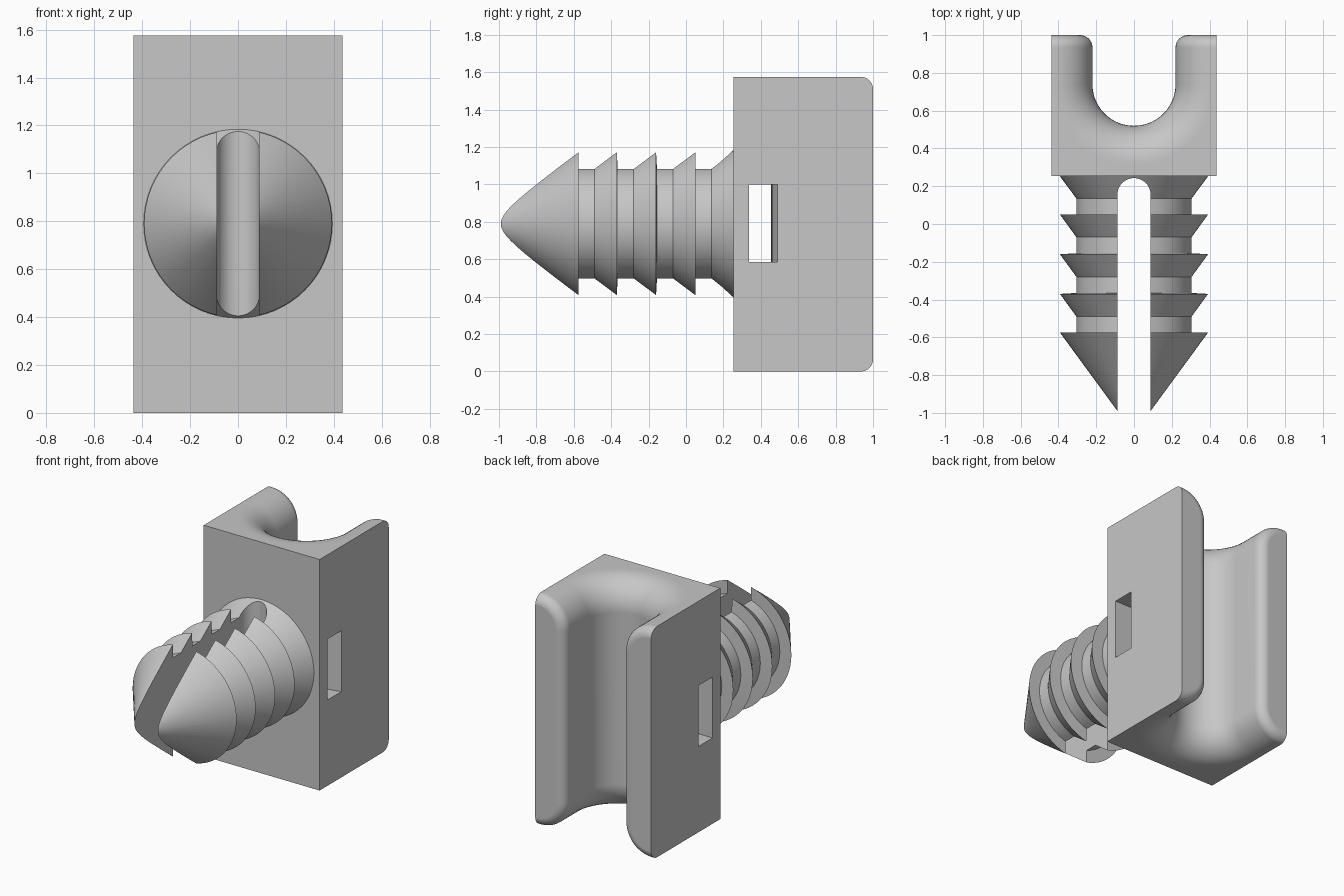
import bpy, bmesh, math

if "Cube" in bpy.data.objects:
    bpy.data.objects.remove(bpy.data.objects["Cube"])

H, W = 1.575, 0.437          # body height, half width
FRONT, BACK = 0.255, 1.0     # body depth range
C, CY = 0.22, 0.74           # channel radius and centre
R, TIP = 0.20, 0.065         # channel mouth fillet, arm tip fillet
AXIS = 0.79                  # plug axis height

grey = bpy.data.materials.new("plain grey")
grey.diffuse_color = (0.57, 0.57, 0.57, 1)
grey.use_nodes = True
grey.node_tree.nodes["Principled BSDF"].inputs["Base Color"].default_value = grey.diffuse_color


def finish(name, bm):
    bmesh.ops.recalc_face_normals(bm, faces=bm.faces)
    me = bpy.data.meshes.new(name)
    bm.to_mesh(me)
    bm.free()
    ob = bpy.data.objects.new(name, me)
    bpy.context.collection.objects.link(ob)
    me.materials.append(grey)
    return ob


def prism(name, pts, z0, z1):
    """Extrude an xy outline from z0 to z1."""
    bm = bmesh.new()
    low = [bm.verts.new((x, y, z0)) for x, y in pts]
    top = [bm.verts.new((x, y, z1)) for x, y in pts]
    bm.faces.new(low)
    bm.faces.new(top)
    n = len(pts)
    for i in range(n):
        j = (i + 1) % n
        bm.faces.new((low[i], low[j], top[j], top[i]))
    ob = finish(name, bm)
    ob.hide_render = True
    return ob


def cut(ob, cutter):
    mod = ob.modifiers.new("cut", 'BOOLEAN')
    mod.operation, mod.solver, mod.object = 'DIFFERENCE', 'EXACT', cutter
    bpy.ops.object.select_all(action='DESELECT')
    bpy.context.view_layer.objects.active = ob
    ob.select_set(True)
    bpy.ops.object.modifier_apply(modifier=mod.name)
    bpy.data.objects.remove(cutter, do_unlink=True)
    bpy.ops.object.shade_smooth_by_angle(angle=math.radians(25))
    wn = ob.modifiers.new("weighted", 'WEIGHTED_NORMAL')
    wn.keep_sharp = True


# Clip body: a rounded section swept around the U-shaped channel
def section(d, n=12):
    """Section of (outward offset, z), shrunk by d for the tip fillet."""
    half = [(W - C, H - d)]
    for i in range(n + 1):
        a = math.pi / 2 * (1 - i / n)
        half.append((R - (R - d) * math.cos(a), H - R + (R - d) * math.sin(a)))
    return half + [(u, H - z) for u, z in reversed(half)]


tip = []
for i in range(9):
    t = math.pi / 2 * (1 - i / 8)
    tip.append((BACK - TIP + TIP * math.sin(t), TIP * (1 - math.cos(t))))
ARC = 40
stations = [(0, y, d) for y, d in tip]
stations += [(-math.pi * i / ARC, CY, 0) for i in range(ARC + 1)]
stations += [(-math.pi, y, d) for y, d in reversed(tip)]

bm = bmesh.new()
rings = [[bm.verts.new((math.cos(a) * (C + u), y + math.sin(a) * (C + u), z))
          for u, z in section(d)] for a, y, d in stations]
for p, q in zip(rings, rings[1:]):
    for i in range(len(p) - 1):
        bm.faces.new((p[i], p[i + 1], q[i + 1], q[i]))
bm.faces.new(rings[0])       # arm tips
bm.faces.new(rings[-1])
fr_t, fl_t, fr_b, fl_b = [bm.verts.new((x, FRONT, z))
                          for z in (H, 0) for x in (W, -W)]
bm.faces.new((fr_t, fl_t, fl_b, fr_b))
k = len(tip)
arc = rings[k:k + ARC + 1]
for col, a, b in ((0, fl_t, fr_t), (-1, fl_b, fr_b)):
    bm.faces.new([r[col] for r in arc] + [a, b])
for side, t, b in ((rings[:k + 1], fr_t, fr_b), (rings[:-k - 2:-1], fl_t, fl_b)):
    bm.faces.new([r[0] for r in side] + [t, b] + [r[-1] for r in reversed(side)])
body = finish("clip_body", bm)

# Strap slot through the body, flaring at both ends along its back wall
wall = [(x, 0.455 + 0.035 * (x / W) ** 4)
        for x in [0.46 - 0.92 * i / 24 for i in range(25)]]
cut(body, prism("strap_slot_cutter", [(-0.46, 0.338), (0.46, 0.338)] + wall, 0.585, 1.0))

# Barbed plug: a turned profile of (y, radius)
profile = [(-1.11, 0), (-0.575, 0.392)]
for y in (-0.49, -0.28, -0.07):
    profile += [(y - 0.085, 0.305), (y, 0.305), (y + 0.12, 0.392)]
profile += [(0.05, 0.305), (0.135, 0.305), (FRONT, 0.394), (FRONT + 0.01, 0.394),
            (FRONT + 0.01, 0)]
SEG = 64
bm = bmesh.new()
turned = []
for y, r in profile:
    n = SEG if r else 1
    turned.append([bm.verts.new((r * math.cos(2 * math.pi * i / SEG), y,
                                 AXIS + r * math.sin(2 * math.pi * i / SEG)))
                   for i in range(n)])
for p, q in zip(turned, turned[1:]):
    for i in range(SEG):
        j = (i + 1) % SEG
        quad = [p[i % len(p)], p[j % len(p)], q[j % len(q)], q[i % len(q)]]
        bm.faces.new(list(dict.fromkeys(quad)))
plug = finish("barbed_plug", bm)

# Round-ended split that divides the plug into two prongs
S = 0.088
slit = [(-S, -1.3), (S, -1.3)]
slit += [(S * math.cos(math.pi * i / 20), 0.155 + S * math.sin(math.pi * i / 20))
         for i in range(21)]
cut(plug, prism("plug_split_cutter", slit, AXIS - 0.6, AXIS + 0.6))
